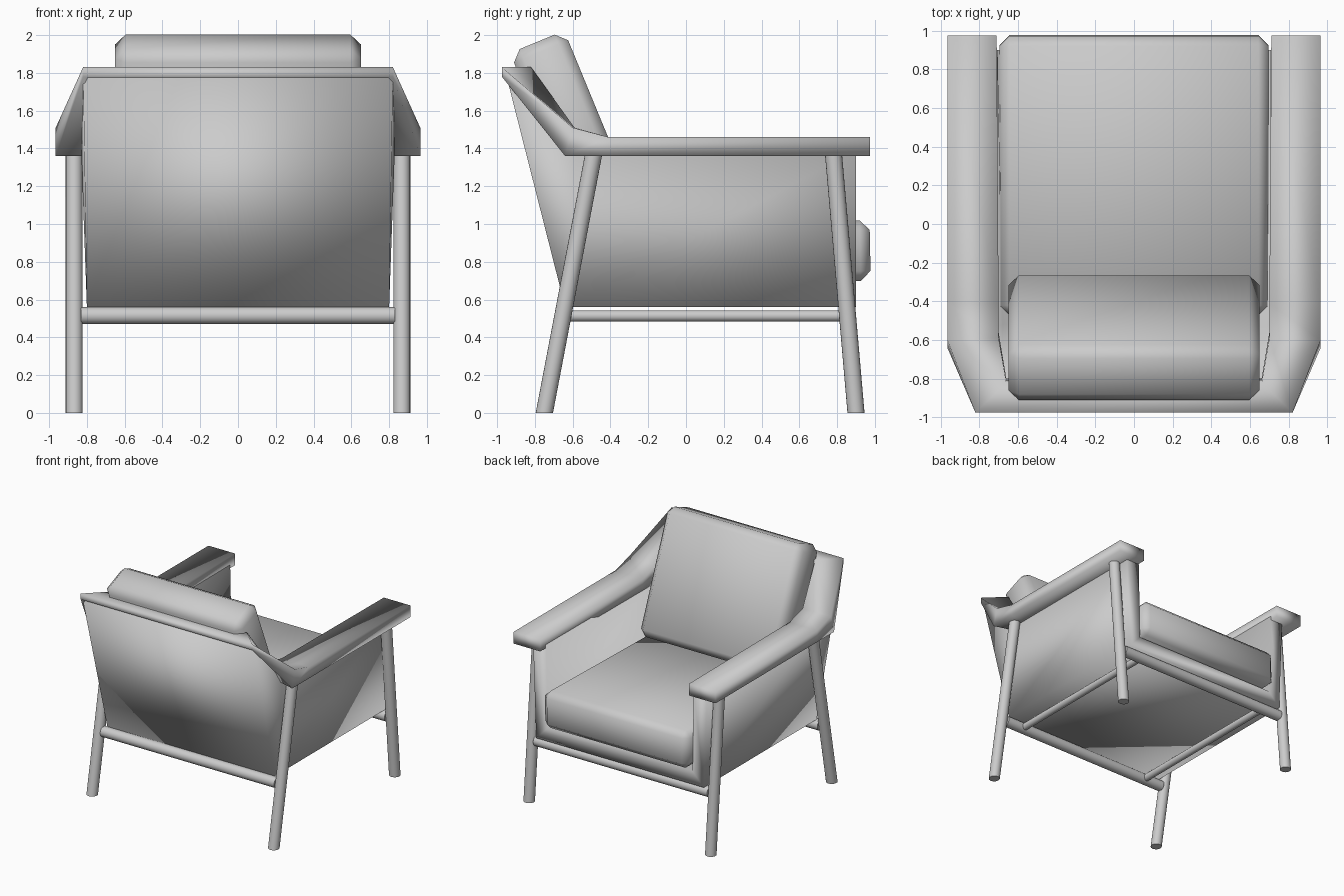
import bpy, math
from mathutils import Vector

if "Cube" in bpy.data.objects:
    bpy.data.objects.remove(bpy.data.objects["Cube"])


def finish(ob, angle=40):
    bpy.ops.object.select_all(action='DESELECT')
    ob.select_set(True)
    bpy.context.view_layer.objects.active = ob
    bpy.ops.object.shade_smooth_by_angle(angle=math.radians(angle))
    return ob


def mesh_object(name, verts, faces):
    me = bpy.data.meshes.new(name)
    me.from_pydata(verts, [], faces)
    ob = bpy.data.objects.new(name, me)
    bpy.context.collection.objects.link(ob)
    return ob


def mirrored(points):
    return [(-x, y, z) for x, y, z in points]


def rod(name, a, b, radius, flat_ends=False):
    a, b = Vector(a), Vector(b)
    d = b - a
    bpy.ops.mesh.primitive_cylinder_add(vertices=20, radius=radius, depth=d.length)
    ob = bpy.context.object
    ob.name = name
    q = d.to_track_quat('Z', 'Y').to_matrix()
    for v in ob.data.vertices:
        top = v.co.z > 0
        p = (a + b) / 2 + q @ v.co
        if flat_ends:  # slide end rings along the axis so they sit level
            p += d * (((b.z if top else a.z) - p.z) / d.z)
        v.co = p
    return finish(ob)


def cushion(name, size, loc, tilt, chamfer):
    bpy.ops.mesh.primitive_cube_add(size=1, location=loc, rotation=(tilt, 0, 0))
    ob = bpy.context.object
    ob.name = name
    ob.scale = size
    bpy.ops.object.transform_apply(location=False, rotation=False, scale=True)
    m = ob.modifiers.new("chamfer", 'BEVEL')
    m.width = chamfer
    m.segments = 1
    bpy.ops.object.modifier_apply(modifier=m.name)
    return finish(ob, 50)


# Tub shell: outer skin and inner skin (sides, back, floor) joined by a rim
outer = [(.80, .90, .56), (.83, .90, 1.39), (.83, -.58, 1.39),
         (.82, -.95, 1.78), (.80, -.64, .56)]
inner = [(.69, .90, .675), (.705, .90, 1.39), (.705, -.53, 1.39),
         (.685, -.83, 1.78), (.68, -.52, .675)]
verts = outer + mirrored(outer) + inner + mirrored(inner)
skin = [(0, 1, 2, 3, 4), (9, 8, 7, 6, 5), (9, 4, 3, 8), (5, 0, 4, 9)]
faces = skin + [tuple(i + 10 for i in reversed(f)) for f in skin]
rim = [5, 0, 1, 2, 3, 8, 7, 6]
for a, b in zip(rim, rim[1:] + rim[:1]):
    faces.append((b, a, a + 10, b + 10))
shell = mesh_object("tub_shell", verts, faces)
finish(shell, 95)

# Arms and back rail: one band swept around the shell
half = [
    [(.965, .975, 1.36), (.965, .975, 1.46), (.71, .975, 1.46), (.71, .975, 1.36)],
    [(.965, -.41, 1.36), (.965, -.41, 1.46), (.70, -.41, 1.46), (.70, -.41, 1.36)],
    [(.965, -.64, 1.36), (.965, -.60, 1.51), (.70, -.59, 1.51), (.70, -.56, 1.36)],
    [(.82, -.975, 1.78), (.82, -.975, 1.83), (.66, -.82, 1.83), (.66, -.80, 1.75)],
]
sections = half + [mirrored(s) for s in reversed(half)]
verts = [p for s in sections for p in s]
n = len(sections)
faces = [(4 * i + 4 + j, 4 * i + 4 + (j + 1) % 4, 4 * i + (j + 1) % 4, 4 * i + j)
         for i in range(n - 1) for j in range(4)]
faces += [(0, 1, 2, 3), tuple(range(4 * n - 1, 4 * n - 5, -1))]
finish(mesh_object("arm_and_back_rail", verts, faces), 120)

# Legs and side stretchers, mirrored left and right
for s, tag in ((1, "right"), (-1, "left")):
    rod("open_side_leg_" + tag, (s * .867, .90, 0), (s * .867, .78, 1.38), .045, True)
    rod("backrest_leg_" + tag, (s * .867, -.75, 0), (s * .867, -.487, 1.38), .045, True)
    rod("side_stretcher_" + tag, (s * .65, -.64, .513), (s * .65, .84, .513), .03)

# Cross rails between the legs
for y, tag in ((.855, "open_side"), (-.65, "backrest")):
    rod("cross_rail_" + tag, (-.83, y, .515), (.83, y, .515), .045)

# Cushions
cushion("seat_cushion", (1.39, 1.445, .32), (0, .2525, .845), math.radians(1.2), .052)
cushion("back_cushion", (1.30, .31, 1.05), (0, -.588, 1.479), math.radians(22.4), .055)
